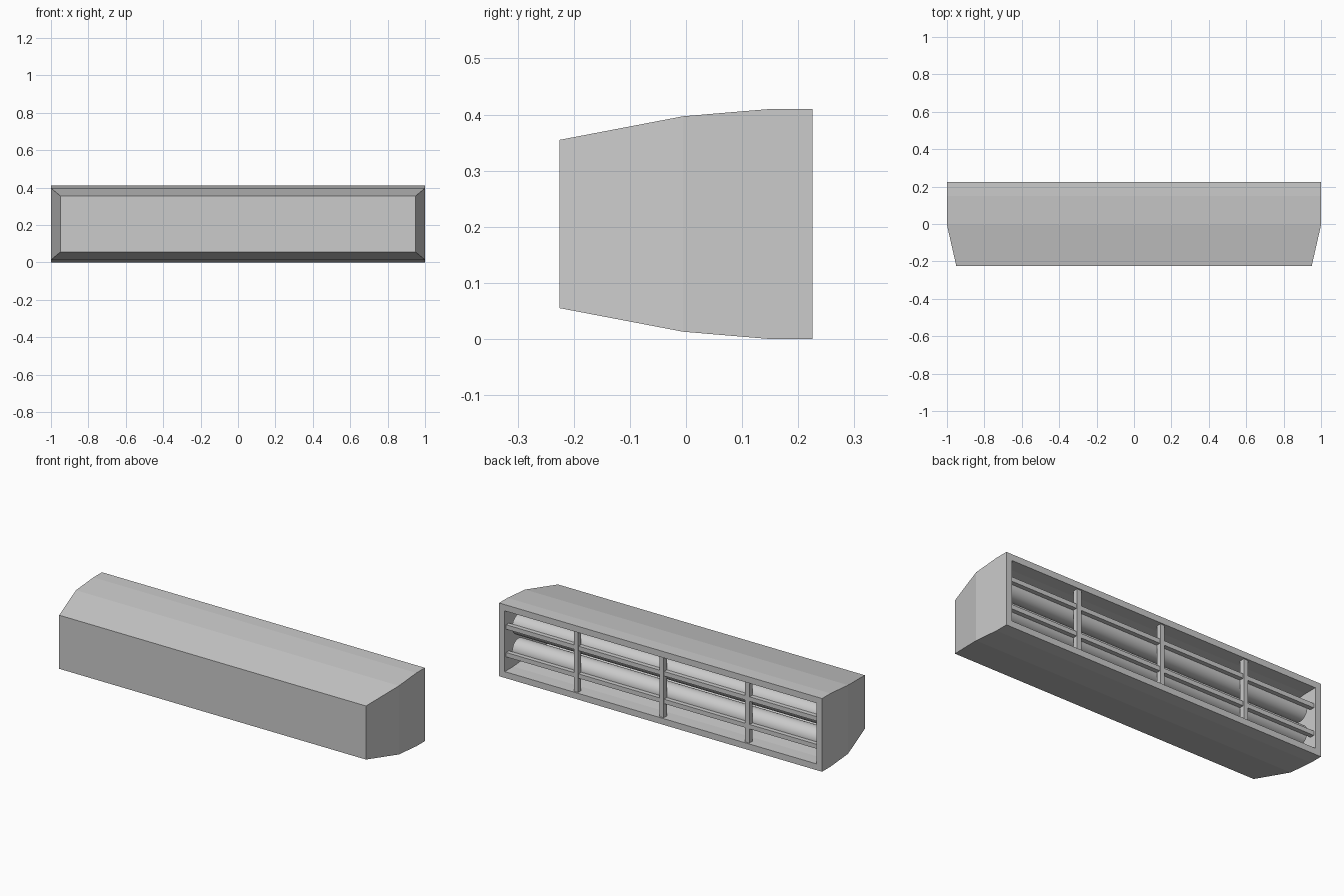
import bpy, bmesh, math

if "Cube" in bpy.data.objects:
    bpy.data.objects.remove(bpy.data.objects["Cube"])

WALL = 0.035


def finish(name, bm):
    bmesh.ops.recalc_face_normals(bm, faces=bm.faces)
    mesh = bpy.data.meshes.new(name)
    bm.to_mesh(mesh)
    bm.free()
    obj = bpy.data.objects.new(name, mesh)
    bpy.context.collection.objects.link(obj)
    return obj


def ring(bm, y, hx, hz):
    # rectangular cross-section of the housing at depth y
    return [bm.verts.new((sx * hx, y, 0.205 + sz * hz))
            for sx, sz in ((-1, -1), (1, -1), (1, 1), (-1, 1))]


def box(name, loc, size):
    bpy.ops.mesh.primitive_cube_add(size=1, location=loc)
    obj = bpy.context.object
    obj.name = name
    obj.scale = size
    return obj


# housing: tapered shell, closed at the front, open at the back with a flat rim
outer = [(-0.225, 0.95, 0.15), (-0.005, 1.0, 0.192), (0.15, 1.0, 0.205), (0.225, 1.0, 0.205)]
inner = [(y + (WALL if i == 0 else 0), hx - WALL, hz - WALL)
         for i, (y, hx, hz) in enumerate(outer)]
bm = bmesh.new()
rings = [ring(bm, *s) for s in outer + inner[::-1]]
for a, b in zip(rings, rings[1:]):
    for i in range(4):
        j = (i + 1) % 4
        bm.faces.new((a[i], a[j], b[j], b[i]))
bm.faces.new(rings[0])
bm.faces.new(rings[-1])
finish("housing", bm)

# two long tubes side by side
for i, z in enumerate((0.137, 0.273)):
    bpy.ops.mesh.primitive_cylinder_add(vertices=32, radius=0.056, depth=1.89,
                                        location=(0, 0.132, z),
                                        rotation=(0, math.pi / 2, 0))
    bpy.context.object.name = f"tube_{i + 1}"
    bpy.ops.object.shade_smooth_by_angle(angle=math.radians(40))

# protective grille
for i, x in enumerate((-0.53, 0, 0.53)):
    box(f"grille_upright_{i + 1}", (x, 0.203, 0.205), (0.027, 0.027, 0.345))
for i, z in enumerate((0.125, 0.28)):
    box(f"grille_rail_{i + 1}", (0, 0.2, z), (1.935, 0.025, 0.025))
